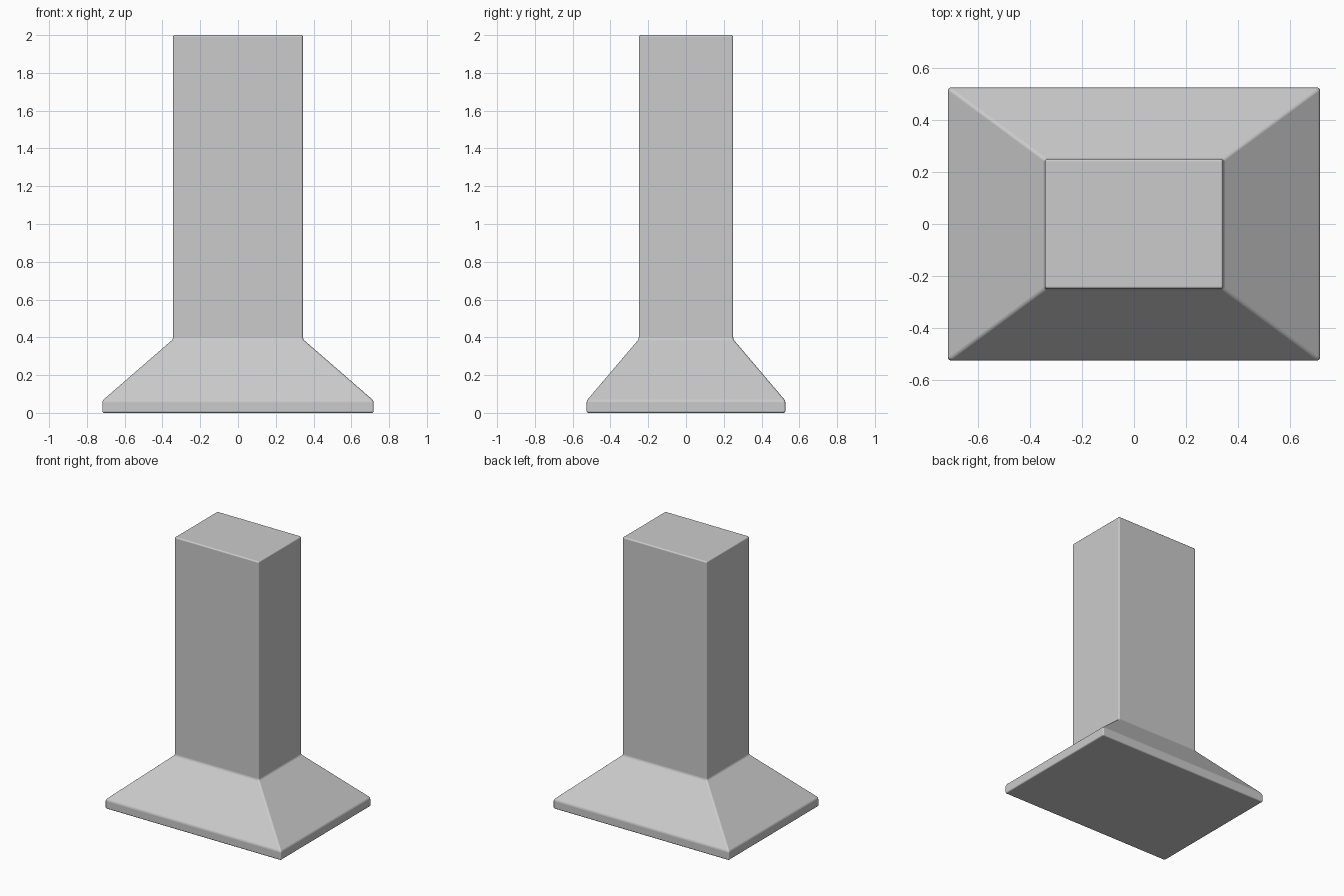
import bpy
import bmesh

cube = bpy.data.objects.get("Cube")
if cube:
    bpy.data.objects.remove(cube, do_unlink=True)

# Brushed steel grey
steel = bpy.data.materials.new("steel_grey")
steel.use_nodes = True
grey = (0.6, 0.6, 0.6, 1)
steel.diffuse_color = grey
steel.node_tree.nodes["Principled BSDF"].inputs["Base Color"].default_value = grey


def loft_rectangles(name, sections):
    """Closed solid through stacked rectangles (half width, half depth, height)."""
    bm = bmesh.new()
    rings = [[bm.verts.new((sx * w, sy * d, z))
              for sx, sy in ((-1, -1), (1, -1), (1, 1), (-1, 1))]
             for w, d, z in sections]
    bm.faces.new(rings[0][::-1])
    bm.faces.new(rings[-1])
    for low, high in zip(rings, rings[1:]):
        for i in range(4):
            j = (i + 1) % 4
            bm.faces.new((low[i], low[j], high[j], high[i]))
    bmesh.ops.recalc_face_normals(bm, faces=bm.faces)
    mesh = bpy.data.meshes.new(name)
    bm.to_mesh(mesh)
    bm.free()
    mesh.materials.append(steel)
    mesh.shade_smooth()
    obj = bpy.data.objects.new(name, mesh)
    bpy.context.collection.objects.link(obj)
    return obj


# Upright rim, sloping canopy and tall chimney in one skin
hood = loft_rectangles("extractor_hood", [
    (0.718, 0.526, 0.0),
    (0.718, 0.526, 0.065),
    (0.344, 0.25, 0.39),
    (0.344, 0.25, 2.0),
])

# Softly rounded edges with flat panels between them
bevel = hood.modifiers.new("rounded_edges", "BEVEL")
bevel.width = 0.01
bevel.segments = 3
bevel.limit_method = "ANGLE"
bevel.harden_normals = True
